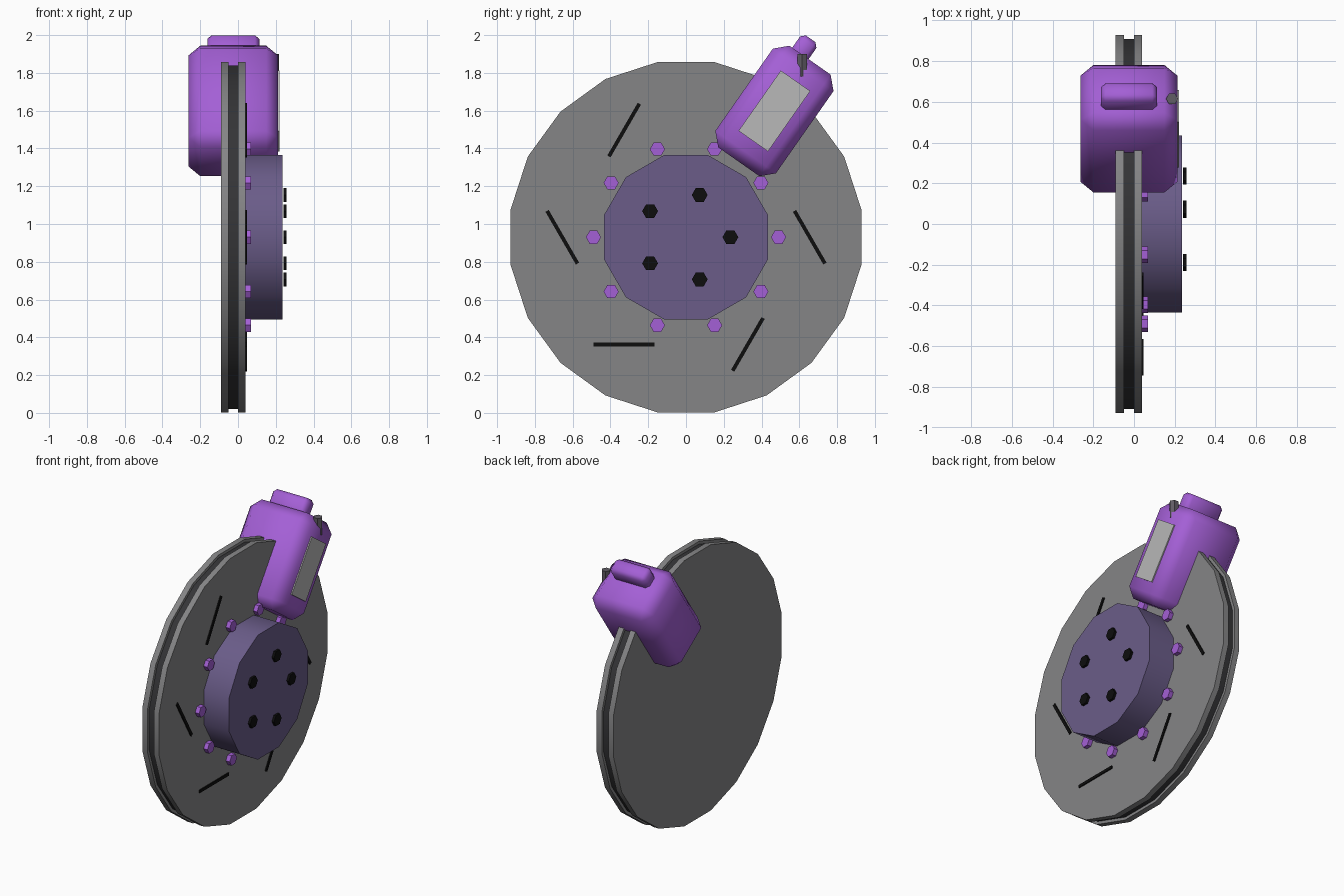
import bpy, bmesh
from math import sin, cos, pi, radians
from mathutils import Matrix, Vector

if "Cube" in bpy.data.objects:
    bpy.data.objects.remove(bpy.data.objects["Cube"])

HUB_Z = 0.93


def material(name, r, g, b):
    m = bpy.data.materials.new(name)
    m.use_nodes = True
    m.diffuse_color = (r, g, b, 1)
    m.node_tree.nodes["Principled BSDF"].inputs["Base Color"].default_value = (r, g, b, 1)
    return m


steel = material("steel grey", 0.235, 0.235, 0.24)
core_grey = material("dark vent grey", 0.035, 0.035, 0.038)
hub_violet = material("muted violet", 0.145, 0.108, 0.25)
purple = material("bright purple", 0.37, 0.115, 0.67)
black = material("black", 0.004, 0.004, 0.004)
silver = material("light silver", 0.48, 0.48, 0.48)
gunmetal = material("gunmetal", 0.12, 0.11, 0.13)


def finish(name, bm, mat, smooth=0):
    bmesh.ops.recalc_face_normals(bm, faces=bm.faces)
    mesh = bpy.data.meshes.new(name)
    bm.to_mesh(mesh)
    bm.free()
    mesh.materials.append(mat)
    ob = bpy.data.objects.new(name, mesh)
    bpy.context.collection.objects.link(ob)
    if smooth:
        bpy.ops.object.select_all(action='DESELECT')
        ob.select_set(True)
        bpy.context.view_layer.objects.active = ob
        bpy.ops.object.shade_smooth_by_angle(angle=radians(smooth))
    return ob


def prism(name, mat, sides, radius, x0, x1, y=0, z=HUB_Z, turn=0.0, smooth=0):
    """Regular prism along x; turn is in fractions of one side."""
    bm = bmesh.new()
    angles = [2 * pi * (i + turn) / sides for i in range(sides)]
    face = bm.faces.new([bm.verts.new((x0, y + radius * cos(a), z + radius * sin(a)))
                         for a in angles])
    ext = bmesh.ops.extrude_face_region(bm, geom=[face], use_keep_orig=True)
    top = [v for v in ext["geom"] if isinstance(v, bmesh.types.BMVert)]
    bmesh.ops.translate(bm, vec=(x1 - x0, 0, 0), verts=top)
    return finish(name, bm, mat, smooth)


def box(name, mat, size, matrix, bevel=0.0, smooth=0):
    bm = bmesh.new()
    bmesh.ops.create_cube(bm, size=1)
    bmesh.ops.scale(bm, vec=size, verts=bm.verts)
    if bevel:
        bmesh.ops.bevel(bm, geom=bm.edges[:], offset=bevel, segments=1,
                        affect='EDGES', profile=0.5)
    bm.transform(matrix)
    return finish(name, bm, mat, smooth)


def around(radius, angle):
    return radius * cos(angle), HUB_Z + radius * sin(angle)


# Vented rotor: two plates around a darker core
prism("rotor_outer_plate", steel, 20, 0.94, 0.0, 0.04, turn=0.5, smooth=30)
prism("rotor_inner_plate", steel, 20, 0.94, -0.09, -0.05, turn=0.5, smooth=30)
prism("rotor_core", core_grey, 20, 0.92, -0.05, 0.0, turn=0.5, smooth=30)

# Hub and its stud holes
prism("hub", hub_violet, 12, 0.45, 0.03, 0.235, turn=0.5, smooth=40)
for i in range(5):
    y, z = around(0.235, i * 2 * pi / 5)
    prism(f"stud_hole_{i + 1}", black, 6, 0.042, 0.24, 0.257, y, z)

# Ring of hub bolts
for i in range(10):
    y, z = around(0.49, i * pi / 5)
    prism(f"hub_bolt_{i + 1}", purple, 6, 0.04, 0.035, 0.07, y, z)

# Slanted slots on the outer face
for i in range(6):
    a = i * pi / 3
    y, z = around(0.655, a)
    place = Matrix.Translation((0.043, y, z)) @ Matrix.Rotation(a - pi / 3, 4, 'X')
    box(f"rotor_slot_{i + 1}", black, (0.009, 0.322, 0.02), place)

# Caliper, aligned with the radius it sits on
tilt = radians(55)
y, z = around(0.816, tilt)
frame = Matrix.Translation((-0.025, y, z)) @ Matrix.Rotation(tilt, 4, 'X')
box("caliper_body", purple, (0.475, 0.657, 0.392), frame, bevel=0.063, smooth=60)
box("caliper_top_block", purple, (0.275, 0.16, 0.106),
    frame @ Matrix.Translation((0, 0.343, 0.062)), bevel=0.022, smooth=60)
box("caliper_plate", silver, (0.009, 0.39, 0.19),
    frame @ Matrix.Translation((0.241, 0, 0)))

# Upright hexagonal bleed nipple on the caliper edge
bm = bmesh.new()
ring = [bm.verts.new((0.187 + 0.03 * cos(k * pi / 3), 0.615 + 0.03 * sin(k * pi / 3), 1.78))
        for k in range(6)]
ext = bmesh.ops.extrude_face_region(bm, geom=[bm.faces.new(ring)], use_keep_orig=True)
bmesh.ops.translate(bm, vec=Vector((0, 0, 0.12)),
                    verts=[v for v in ext["geom"] if isinstance(v, bmesh.types.BMVert)])
finish("bleed_nipple", bm, gunmetal)
